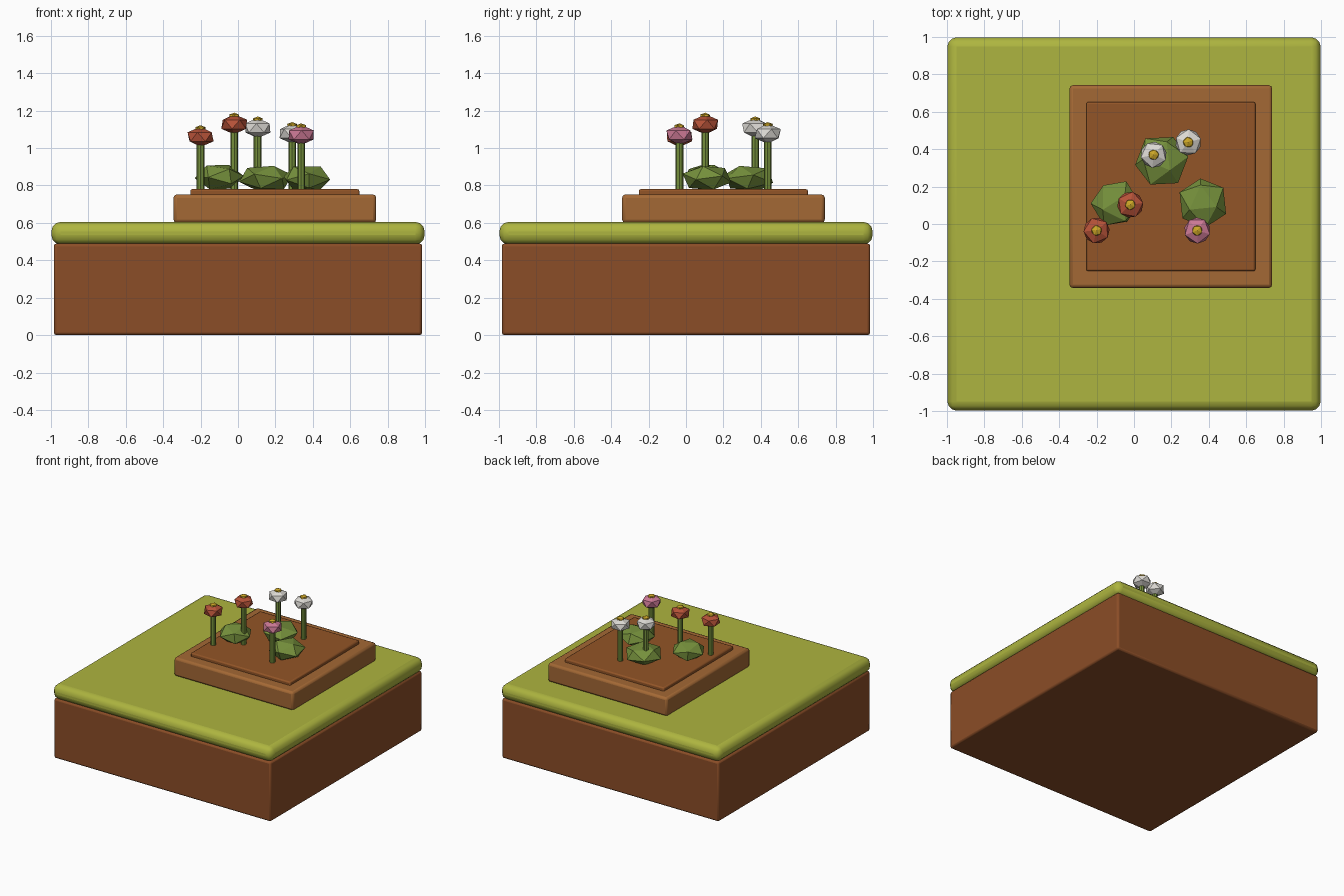
import bpy
from math import radians

if "Cube" in bpy.data.objects:
    bpy.data.objects.remove(bpy.data.objects["Cube"])


def material(name, rgb):
    m = bpy.data.materials.new(name)
    m.diffuse_color = (*rgb, 1)
    m.use_nodes = True
    m.node_tree.nodes["Principled BSDF"].inputs["Base Color"].default_value = m.diffuse_color
    return m


DIRT = material("dirt", (0.26, 0.075, 0.02))
GRASS = material("grass", (0.42, 0.46, 0.05))
CLAY = material("planter", (0.37, 0.14, 0.035))
SOIL = material("soil", (0.29, 0.09, 0.02))
LEAF = material("leaf", (0.18, 0.28, 0.045))
RED = material("red", (0.47, 0.085, 0.04))
WHITE = material("white", (0.72, 0.70, 0.66))
PINK = material("pink", (0.60, 0.19, 0.30))
YELLOW = material("yellow", (0.60, 0.38, 0.02))


def finish(name, mat):
    ob = bpy.context.object
    ob.name = name
    ob.data.materials.append(mat)
    return ob


def slab(name, x, y, half, z0, z1, bevel, segments, mat):
    bpy.ops.mesh.primitive_cube_add(size=1, location=(x, y, (z0 + z1) / 2))
    ob = finish(name, mat)
    ob.scale = (2 * half, 2 * half, z1 - z0)
    bpy.ops.object.transform_apply(location=False, rotation=False, scale=True)
    mod = ob.modifiers.new("bevel", 'BEVEL')
    mod.width, mod.segments = bevel, segments
    bpy.ops.object.shade_smooth_by_angle(angle=radians(30))


def gem(name, loc, scale, rot, mat):
    bpy.ops.mesh.primitive_ico_sphere_add(subdivisions=1, radius=1, location=loc)
    ob = finish(name, mat)
    # turn the facets first, then flatten
    ob.rotation_euler = [radians(a) for a in rot]
    bpy.ops.object.transform_apply(location=False, rotation=True, scale=False)
    ob.scale = scale


# Ground block and raised bed
slab("dirt_block", 0, 0, 0.985, 0, 0.49, 0.015, 2, DIRT)
slab("grass_layer", 0, 0, 0.998, 0.485, 0.605, 0.05, 3, GRASS)
slab("planter_bed", 0.197, 0.2, 0.542, 0.60, 0.752, 0.018, 2, CLAY)
slab("soil_top", 0.197, 0.2, 0.452, 0.70, 0.78, 0.01, 2, SOIL)

# Leafy clumps: x, y, z, rotation
bushes = [
    (0.148, 0.338, 0.838, 0.148, (25, 10, 20)),
    (-0.10, 0.11, 0.845, 0.132, (15, 25, 70)),
    (0.368, 0.112, 0.84, 0.138, (30, 15, 50)),
]
for i, (x, y, z, r, rot) in enumerate(bushes):
    gem(f"bush_{i + 1}", (x, y, z), (r, r, 0.075), rot, LEAF)

# Flowers: x, y, head height, petals
flowers = [
    (-0.20, -0.035, 1.06, RED), (-0.02, 0.103, 1.127, RED),
    (0.105, 0.37, 1.107, WHITE), (0.29, 0.437, 1.077, WHITE),
    (0.338, -0.035, 1.07, PINK),
]
for i, (x, y, z, petals) in enumerate(flowers, 1):
    bpy.ops.mesh.primitive_cylinder_add(vertices=8, radius=0.021, depth=z - 0.76,
                                        location=(x, y, (z + 0.76) / 2))
    finish(f"stem_{i}", LEAF)
    gem(f"flower_head_{i}", (x, y, z), (0.078, 0.078, 0.054), (0, 0, 40 * i), petals)
    gem(f"flower_centre_{i}", (x, y, z + 0.044), (0.031, 0.031, 0.018), (0, 0, 25 * i), YELLOW)
